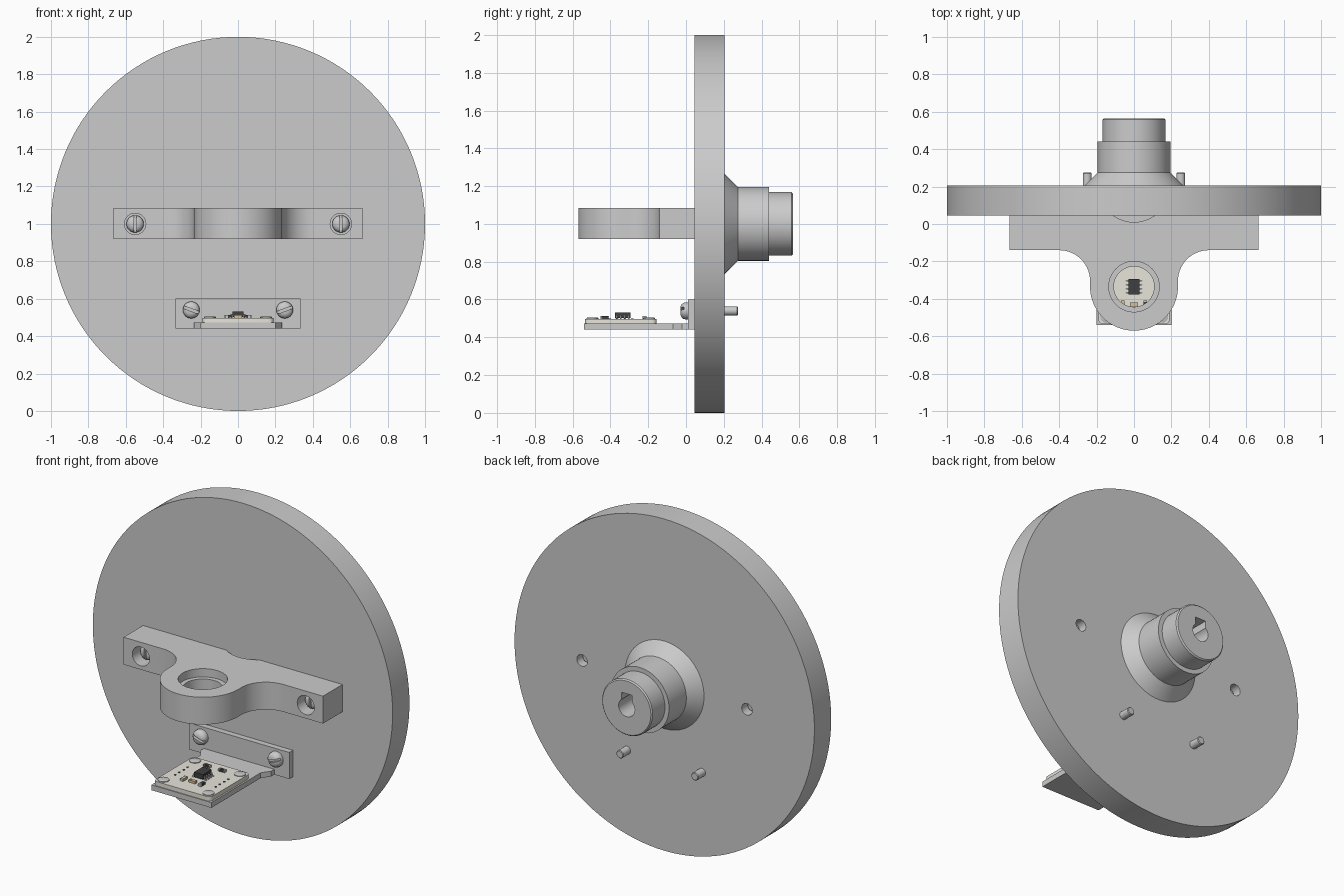
import bpy, bmesh, math
from mathutils import Matrix, Vector

if "Cube" in bpy.data.objects:
    bpy.data.objects.remove(bpy.data.objects["Cube"])


def material(name, rgb):
    m = bpy.data.materials.new(name)
    m.diffuse_color = (*rgb, 1)
    m.use_nodes = True
    m.node_tree.nodes["Principled BSDF"].inputs["Base Color"].default_value = m.diffuse_color
    return m


CREAM = material("cream", (0.80, 0.78, 0.70))
BLACK = material("black", (0.05, 0.05, 0.05))
GOLD = material("gold", (0.72, 0.52, 0.25))


def finish(name, bm, mat=None, smooth=True):
    bmesh.ops.recalc_face_normals(bm, faces=bm.faces[:])
    me = bpy.data.meshes.new(name)
    bm.to_mesh(me)
    bm.free()
    ob = bpy.data.objects.new(name, me)
    bpy.context.collection.objects.link(ob)
    if mat:
        me.materials.append(mat)
    if smooth:
        shade(ob)
    return ob


def shade(ob):
    bpy.ops.object.select_all(action='DESELECT')
    ob.select_set(True)
    bpy.context.view_layer.objects.active = ob
    bpy.ops.object.shade_smooth_by_angle(angle=math.radians(30))


def lathe(name, profile, centre, axis='Y', n=48, mat=None):
    """Turned solid from (radius, distance along axis) pairs, capped at both ends."""
    bm = bmesh.new()
    rings = []
    for r, h in profile:
        ring = []
        for i in range(n):
            a = 2 * math.pi * i / n
            u, v = r * math.cos(a), r * math.sin(a)
            p = Vector((u, h, v)) if axis == 'Y' else Vector((u, v, h))
            ring.append(bm.verts.new(p + Vector(centre)))
        rings.append(ring)
    for a, b in zip(rings, rings[1:]):
        for i in range(n):
            j = (i + 1) % n
            bm.faces.new((a[i], a[j], b[j], b[i]))
    bm.faces.new(rings[0])
    bm.faces.new(rings[-1])
    return finish(name, bm, mat)


def box(name, lo, hi, mat=None, tilt=0):
    """Box between two corners, optionally tilted about its own y axis."""
    lo, hi = Vector(lo), Vector(hi)
    bm = bmesh.new()
    bmesh.ops.create_cube(bm, size=1, matrix=Matrix.Translation((lo + hi) / 2)
                          @ Matrix.Rotation(tilt, 4, 'Y')
                          @ Matrix.Diagonal((*(hi - lo), 1)))
    return finish(name, bm, mat, False)


def extrude(name, outline, z0, z1, mat=None):
    bm = bmesh.new()
    f = bm.faces.new([bm.verts.new((x, y, z0)) for x, y in outline])
    g = bmesh.ops.extrude_face_region(bm, geom=[f])
    bmesh.ops.translate(bm, vec=(0, 0, z1 - z0),
                        verts=[v for v in g['geom'] if isinstance(v, bmesh.types.BMVert)])
    return finish(name, bm, mat)


def cut(ob, *cutters):
    for c in cutters:
        m = ob.modifiers.new("cut", 'BOOLEAN')
        m.operation, m.solver, m.object = 'DIFFERENCE', 'EXACT', c
        bpy.context.view_layer.objects.active = ob
        bpy.ops.object.modifier_apply(modifier=m.name)
        bpy.data.objects.remove(c)
    shade(ob)


def mirrored(half):
    return half + [(-x, y) for x, y in reversed(half) if abs(x) > 1e-6]


def arc(cx, cy, r, a0, a1, n):
    return [(cx + r * math.cos(math.radians(a0 + (a1 - a0) * i / n)),
             cy + r * math.sin(math.radians(a0 + (a1 - a0) * i / n))) for i in range(n + 1)]


def screw(name, x, z, y, r, tip, shaft, tilt=0):
    """Slotted domed screw whose head top is at y, pointing to +y."""
    s = lathe(name, [(r * 0.45, y), (r * 0.75, y + 0.006), (r * 0.93, y + 0.015),
                     (r, y + 0.026), (r, y + 0.04), (shaft, y + 0.04),
                     (shaft, tip - 0.004), (shaft - 0.004, tip)], (x, 0, z), n=32)
    cut(s, box("slot_cutter", (x - 0.007, y - 0.02, z - 0.06),
               (x + 0.007, y + 0.02, z + 0.06), tilt=tilt))


# Big round disc with holes for the arm screws
disc = lathe("disc", [(1, 0.045), (1, 0.205)], (0, 0, 1), n=128)
cut(disc, *[lathe("hole", [(0.035, 0), (0.035, 0.3)], (s * 0.55, 0, 1), n=32)
            for s in (-1, 1)])

# Stepped hub with keyed bore on the back
hub = lathe("hub", [(0.265, 0.204), (0.195, 0.275), (0.195, 0.44), (0.168, 0.44),
                    (0.168, 0.558), (0.161, 0.565)], (0, 0, 1), n=64)
cut(hub, lathe("bore", [(0.054, 0.24), (0.054, 0.6)], (0, 0, 1), n=32),
    box("keyway", (-0.036, 0.24, 1.0), (0.036, 0.6, 1.084)))

# Arm with eye ring
half = [(0.665, 0.045), (0.665, -0.14)] + arc(0.40, -0.305, 0.165, 90, 180, 14) \
    + arc(0, -0.335, 0.235, 0, -90, 20)
arm = extrude("arm", mirrored(half), 0.92, 1.085)
cut(arm,
    lathe("eye", [(0.108, 0.8), (0.108, 1.2)], (0, -0.335, 0), 'Z', 48),
    lathe("eye_step", [(0.135, 1.035), (0.135, 1.2)], (0, -0.335, 0), 'Z', 48),
    lathe("relief", [(0.19, 0.8), (0.19, 1.2)], (0, 0.2, 0), 'Z', 64),
    *[lathe("screw_hole", [(0.057, -0.3), (0.057, -0.05), (0.035, -0.05), (0.035, 0.1)],
            (s * 0.55, 0, 1), n=32) for s in (-1, 1)])

# Sensor bracket: upright plate and flared shelf
plate = box("sensor_plate", (-0.335, 0.01, 0.44), (0.335, 0.046, 0.60))
extrude("sensor_shelf", mirrored([(0.235, 0.012), (0.235, -0.02), (0.2, -0.07),
                                  (0.2, -0.54)]), 0.44, 0.472)

# Screws
for s, side in ((-1, "left"), (1, "right")):
    screw(f"arm_screw_{side}", s * 0.55, 1, -0.10, 0.046, 0.16, 0.03)
    screw(f"sensor_screw_{side}", s * 0.25, 0.54, -0.03, 0.045, 0.275, 0.024,
          tilt=math.radians(70 * s))

# Circuit board
T = 0.498
CY = -0.345
extrude("circuit_board", mirrored(arc(0.165, CY + 0.165, 0.025, 90, 0, 5)
                                  + arc(0.165, CY - 0.165, 0.025, 0, -90, 5)), 0.471, T, CREAM)
for i, (sx, sy) in enumerate(((-1, -1), (1, -1), (1, 1), (-1, 1))):
    lathe(f"board_rivet_{i}", [(0.032, T - 0.003), (0.032, T + 0.004), (0.028, T + 0.006)],
          (sx * 0.15, CY + sy * 0.15, 0), 'Z', 24)

# Chip with four legs per side
IY = -0.335
box("chip", (-0.03, IY - 0.042, T + 0.005), (0.03, IY + 0.042, 0.532), BLACK)
for s in (-1, 1):
    for i in range(4):
        y = IY - 0.0315 + 0.021 * i
        x0, x1, x2 = sorted((s * 0.028, s * 0.038)), sorted((s * 0.034, s * 0.04)), \
            sorted((s * 0.034, s * 0.048))
        for k, (xs, z0, z1) in enumerate(((x0, T + 0.014, T + 0.019),
                                          (x1, T, T + 0.019), (x2, T, T + 0.005))):
            box(f"chip_leg_{s}_{i}_{k}", (xs[0], y - 0.004, z0), (xs[1], y + 0.004, z1))

# Small surface parts with metal ends
for i, (x, y, w, d, mat) in enumerate(((0, -0.43, 0.035, 0.02, GOLD),
                                       (-0.06, -0.43, 0.02, 0.035, GOLD),
                                       (0.06, -0.43, 0.02, 0.035, BLACK),
                                       (-0.05, -0.22, 0.035, 0.02, BLACK),
                                       (0.05, -0.22, 0.035, 0.02, BLACK))):
    box(f"component_{i}", (x - w / 2, y - d / 2, T), (x + w / 2, y + d / 2, T + 0.014), mat)
    ex, ey = (w / 2, 0) if w > d else (0, d / 2)
    for s in (-1, 1):
        cx, cy = x + s * ex, y + s * ey
        box(f"component_end_{i}_{s}", (cx - (0.004 if ex else w / 2), cy - (0.004 if ey else d / 2), T),
            (cx + (0.004 if ex else w / 2), cy + (0.004 if ey else d / 2), T + 0.015))

# Rows of solder points
for s in (-1, 1):
    for i in range(4):
        lathe(f"solder_point_{s}_{i}", [(0.007, T - 0.002), (0.007, T + 0.002)],
              (s * 0.135, CY - 0.06 + 0.04 * i, 0), 'Z', 12, BLACK)
